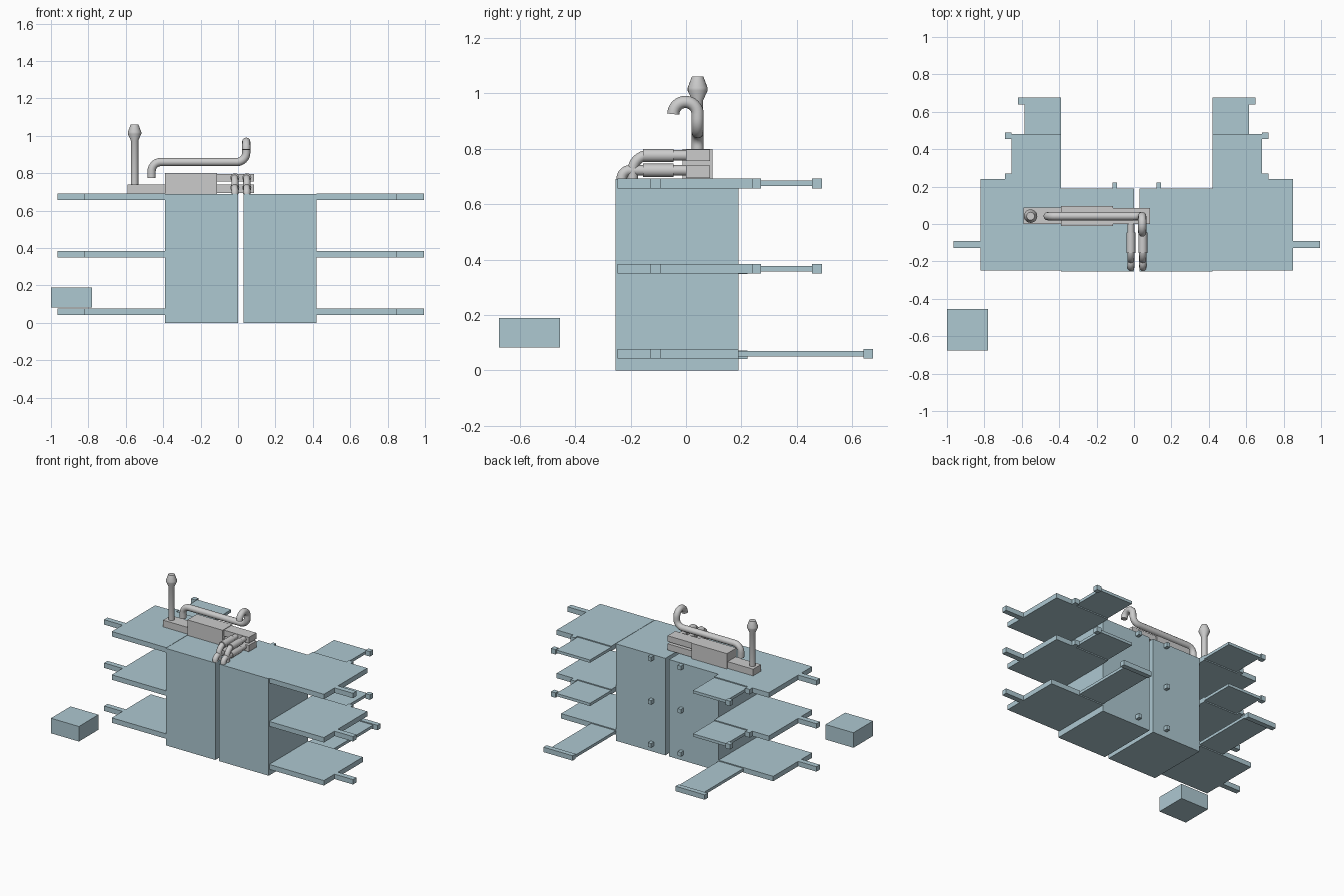
import bpy, bmesh, math
from mathutils import Vector

if "Cube" in bpy.data.objects:
    bpy.data.objects.remove(bpy.data.objects["Cube"])

blue = bpy.data.materials.new("pale_blue")
blue.diffuse_color = (0.42, 0.58, 0.64, 1)
blue.use_nodes = True
blue.node_tree.nodes["Principled BSDF"].inputs["Base Color"].default_value = blue.diffuse_color
CX = 0.015  # cabinet mirror plane


def box(name, x, y, z, mat=None):
    bm = bmesh.new()
    bmesh.ops.create_cube(bm, size=1)
    for v in bm.verts:
        v.co = [r[0] if c < 0 else r[1] for c, r in zip(v.co, (x, y, z))]
    me = bpy.data.meshes.new(name)
    bm.to_mesh(me)
    bm.free()
    ob = bpy.data.objects.new(name, me)
    bpy.context.collection.objects.link(ob)
    if mat:
        me.materials.append(mat)
    return ob


def pair(name, x, y, z):
    """Matching blue boxes either side of the centre gap."""
    a, b = x
    box(name + "_right", (CX + a, CX + b), y, z, blue)
    box(name + "_left", (CX - b, CX - a), y, z, blue)


def smooth(ob):
    bpy.ops.object.select_all(action='DESELECT')
    ob.select_set(True)
    bpy.context.view_layer.objects.active = ob
    bpy.ops.object.shade_smooth_by_angle(angle=math.radians(40))


def lathe(name, base, profile, n=20):
    """Solid of revolution about z from (radius, z) points."""
    bm = bmesh.new()
    rings = [[bm.verts.new((base[0] + r * math.cos(2 * math.pi * i / n),
                            base[1] + r * math.sin(2 * math.pi * i / n), z))
              for i in range(n)] for r, z in profile]
    for lo, hi in zip(rings, rings[1:]):
        for i in range(n):
            j = (i + 1) % n
            bm.faces.new((lo[i], lo[j], hi[j], hi[i]))
    bm.faces.new(rings[0][::-1])
    bm.faces.new(rings[-1])
    me = bpy.data.meshes.new(name)
    bm.to_mesh(me)
    bm.free()
    ob = bpy.data.objects.new(name, me)
    bpy.context.collection.objects.link(ob)
    smooth(ob)


def fillet(points, r, steps=8):
    """Round the right-angle corners of a path."""
    p = [Vector(q) for q in points]
    out = [p[0]]
    for a, b, c in zip(p, p[1:], p[2:]):
        u, w = (a - b).normalized() * r, (c - b).normalized() * r
        for i in range(steps + 1):
            t = math.pi / 2 * i / steps
            out.append(b + u * (1 - math.sin(t)) + w * (1 - math.cos(t)))
    return out + [p[-1]]


def pipe(name, path, radius):
    cu = bpy.data.curves.new(name, 'CURVE')
    cu.dimensions = '3D'
    cu.bevel_depth = radius
    cu.bevel_resolution = 4
    cu.use_fill_caps = True
    sp = cu.splines.new('POLY')
    sp.points.add(len(path) - 1)
    for q, v in zip(sp.points, path):
        q.co = (*v, 1)
    ob = bpy.data.objects.new(name, cu)
    bpy.context.collection.objects.link(ob)
    bpy.ops.object.select_all(action='DESELECT')
    ob.select_set(True)
    bpy.context.view_layer.objects.active = ob
    bpy.ops.object.convert(target='MESH')
    smooth(bpy.context.object)


# Cabinet bodies
pair("cabinet", (0.015, 0.405), (-0.255, 0.19), (0, 0.69))

# Three shelf levels on both sides
for level, z0 in (("bottom", 0.043), ("middle", 0.349), ("top", 0.657)):
    thick, thin = (z0, z0 + 0.035), (z0 + 0.008, z0 + 0.028)
    back = 0.19 if level == "bottom" else 0.24
    pair(level + "_shelf", (0.405, 0.835), (-0.248, back), thick)
    pair(level + "_side_tab", (0.835, 0.98), (-0.128, -0.09), thick)
    pair(level + "_rear_knob", (0.105, 0.13), (0.19, 0.222), (z0 - 0.001, z0 + 0.029))
    if level == "bottom":
        pair("bottom_extension", (0.405, 0.60), (0.19, 0.64), thin)
        pair("bottom_end_bar", (0.405, 0.635), (0.64, 0.675), thick)
    else:
        pair(level + "_extension", (0.405, 0.67), (0.24, 0.48), thin)
        pair(level + "_inner_knob", (0.67, 0.705), (0.24, 0.27), thick)
        pair(level + "_corner_knob", (0.67, 0.705), (0.455, 0.49), thick)

# Separate crate in front
box("crate", (-1.0, -0.78), (-0.675, -0.455), (0.083, 0.19), blue)

# Machine blocks on top
box("machine_base", (-0.59, -0.39), (0.0, 0.088), (0.69, 0.74))
box("machine_block", (-0.39, -0.112), (-0.012, 0.096), (0.69, 0.80))
box("machine_lower_arm", (-0.112, 0.085), (0.0, 0.086), (0.695, 0.74))
box("machine_upper_arm", (-0.112, 0.085), (0.0, 0.086), (0.755, 0.797))

# Chimney
lathe("chimney", (-0.553, 0.042),
      [(0.02, 0.74), (0.02, 0.975), (0.036, 1.01), (0.036, 1.02), (0.021, 1.06)])

# Long overhead pipe ending in a hook
run = fillet([(-0.462, 0.042, 0.775), (-0.462, 0.042, 0.86),
              (0.044, 0.042, 0.86), (0.044, 0.042, 0.925)], 0.05)
hook = [Vector((0.044, -0.002 + 0.044 * math.cos(t), 0.925 + 0.044 * math.sin(t)))
        for t in [math.pi * i / 16 for i in range(1, 17)]]
pipe("overhead_pipe", run + hook, 0.022)

# Four hose pipes with sleeves
for side, x in (("left", -0.017), ("right", 0.047)):
    for row, z, y, r in (("upper", 0.776, -0.192, 0.055), ("lower", 0.722, -0.232, 0.03)):
        pipe(f"{row}_hose_{side}",
             fillet([(x, 0.0, z), (x, y, z), (x, y, 0.688)], r), 0.019)
        pipe(f"{row}_sleeve_{side}",
             [Vector((x, -0.045, z)), Vector((x, -0.155, z))], 0.024)
